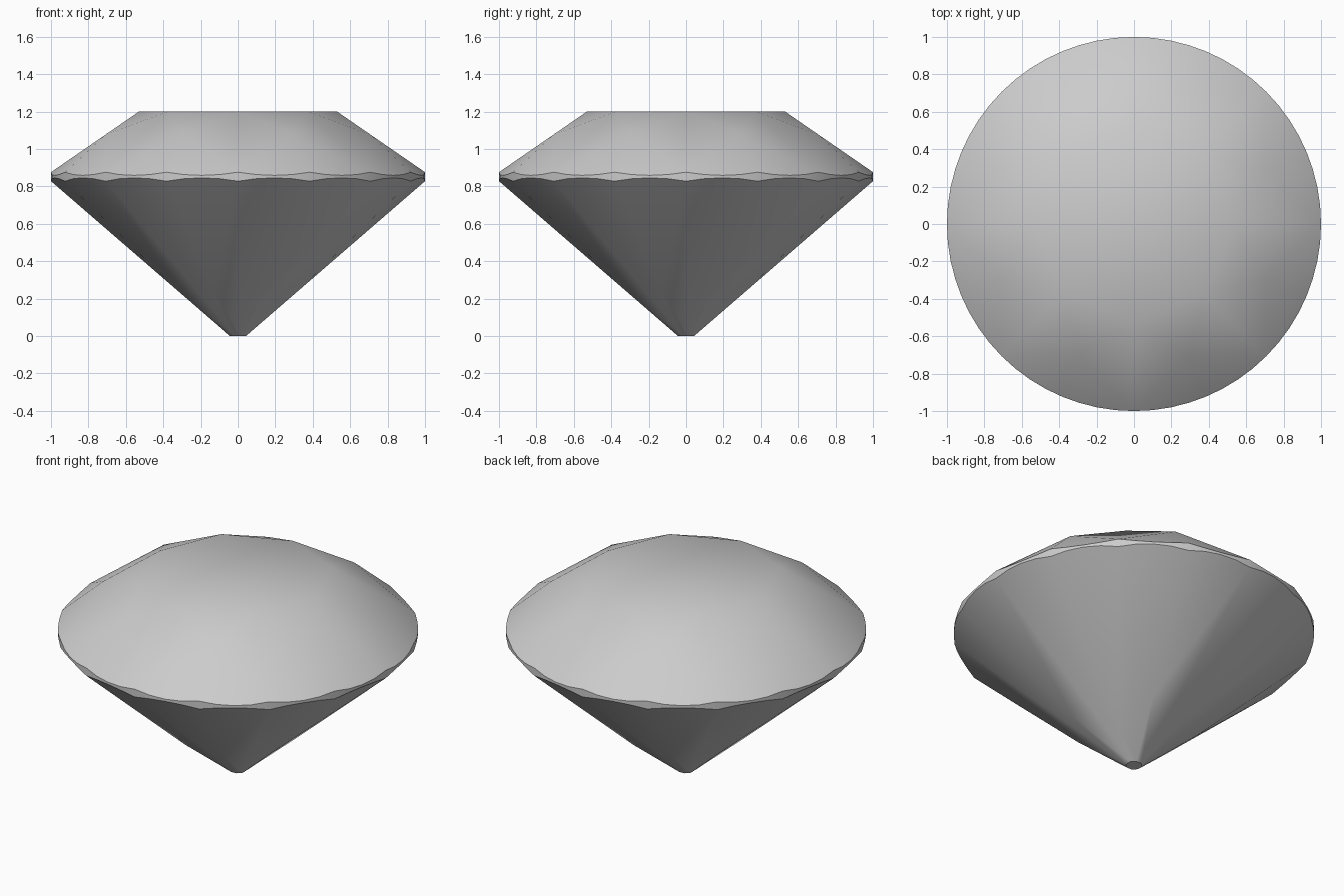
import bpy
import bmesh
from math import sin, cos, pi, radians

old = bpy.data.objects.get("Cube")
if old:
    bpy.data.objects.remove(old, do_unlink=True)

# Main proportions
TABLE_R, TABLE_Z = 0.53, 1.20
CROWN_Z, PAVILION_Z = 0.876, 0.828      # thickest points of the girdle
CULET_R = 0.043                         # distance from axis to culet edge
BEZEL_R, LOWER_R = 0.765, 0.35          # tips of star facets, tips of lower halves
STEP = pi / 4                           # eight-fold symmetry
HALF = STEP / 2
PER_FACET = 4                           # girdle steps per small facet
GIRDLE_N = 16 * PER_FACET

# Heights that keep the kite-shaped main facets flat
bezel_z = TABLE_Z - (BEZEL_R * cos(HALF) - TABLE_R) * (TABLE_Z - CROWN_Z) / (1 - TABLE_R)
lower_z = (LOWER_R * cos(HALF) - CULET_R) * PAVILION_Z / (1 - CULET_R)


def slope(radius, rise):
    """Steepness of a girdle facet that ends in a tip at this radius."""
    return rise / (cos(HALF / 2) * (1 - radius))


crown_slope = slope(BEZEL_R, bezel_z - CROWN_Z)
pavilion_slope = slope(LOWER_R, PAVILION_Z - lower_z)


def scallop(i):
    """How far a girdle point bulges beyond its facet's chord."""
    offset = (i % PER_FACET) / PER_FACET * HALF - HALF / 2
    return cos(offset) - cos(HALF / 2)


bm = bmesh.new()


def ring(count, radius, height, start=0.0):
    verts = []
    for i in range(count):
        a = start + 2 * pi * i / count
        z = height(i) if callable(height) else height
        verts.append(bm.verts.new((radius * cos(a), radius * sin(a), z)))
    return verts


table = ring(8, TABLE_R, TABLE_Z)
bezel = ring(8, BEZEL_R, bezel_z, HALF)
upper = ring(GIRDLE_N, 1, lambda i: CROWN_Z - crown_slope * scallop(i))
lower = ring(GIRDLE_N, 1, lambda i: PAVILION_Z + pavilion_slope * scallop(i))
tips = ring(8, LOWER_R, lower_z, HALF)
culet = ring(8, CULET_R / cos(HALF), 0, HALF)

# Table and culet
bm.faces.new(table)
bm.faces.new(culet[::-1])

for k in range(8):
    n = (k + 1) % 8
    g = 2 * PER_FACET * k
    # Star and kite facets of the crown, main facets of the pavilion
    bm.faces.new((table[k], bezel[k], table[n]))
    bm.faces.new((table[k], bezel[k - 1], upper[g], bezel[k]))
    bm.faces.new((culet[k - 1], culet[k], tips[k], lower[g], tips[k - 1]))
    # Pairs of small facets that meet the girdle
    for start in (g, g + PER_FACET):
        span = [(start + j) % GIRDLE_N for j in range(PER_FACET + 1)]
        bm.faces.new([bezel[k]] + [upper[i] for i in span])
        bm.faces.new([tips[k]] + [lower[i] for i in reversed(span)])

# Girdle band
for i in range(GIRDLE_N):
    j = (i + 1) % GIRDLE_N
    bm.faces.new((lower[i], lower[j], upper[j], upper[i]))

bmesh.ops.recalc_face_normals(bm, faces=bm.faces)
mesh = bpy.data.meshes.new("cut_gem")
bm.to_mesh(mesh)
bm.free()

# Single plain grey
grey = bpy.data.materials.new("light_grey")
grey.use_nodes = True
colour = (0.6, 0.6, 0.6, 1)
grey.diffuse_color = colour
grey.node_tree.nodes["Principled BSDF"].inputs["Base Color"].default_value = colour
mesh.materials.append(grey)

gem = bpy.data.objects.new("cut_gem", mesh)
bpy.context.collection.objects.link(gem)
bpy.ops.object.select_all(action='DESELECT')
gem.select_set(True)
bpy.context.view_layer.objects.active = gem
bpy.ops.object.shade_smooth_by_angle(angle=radians(35))
